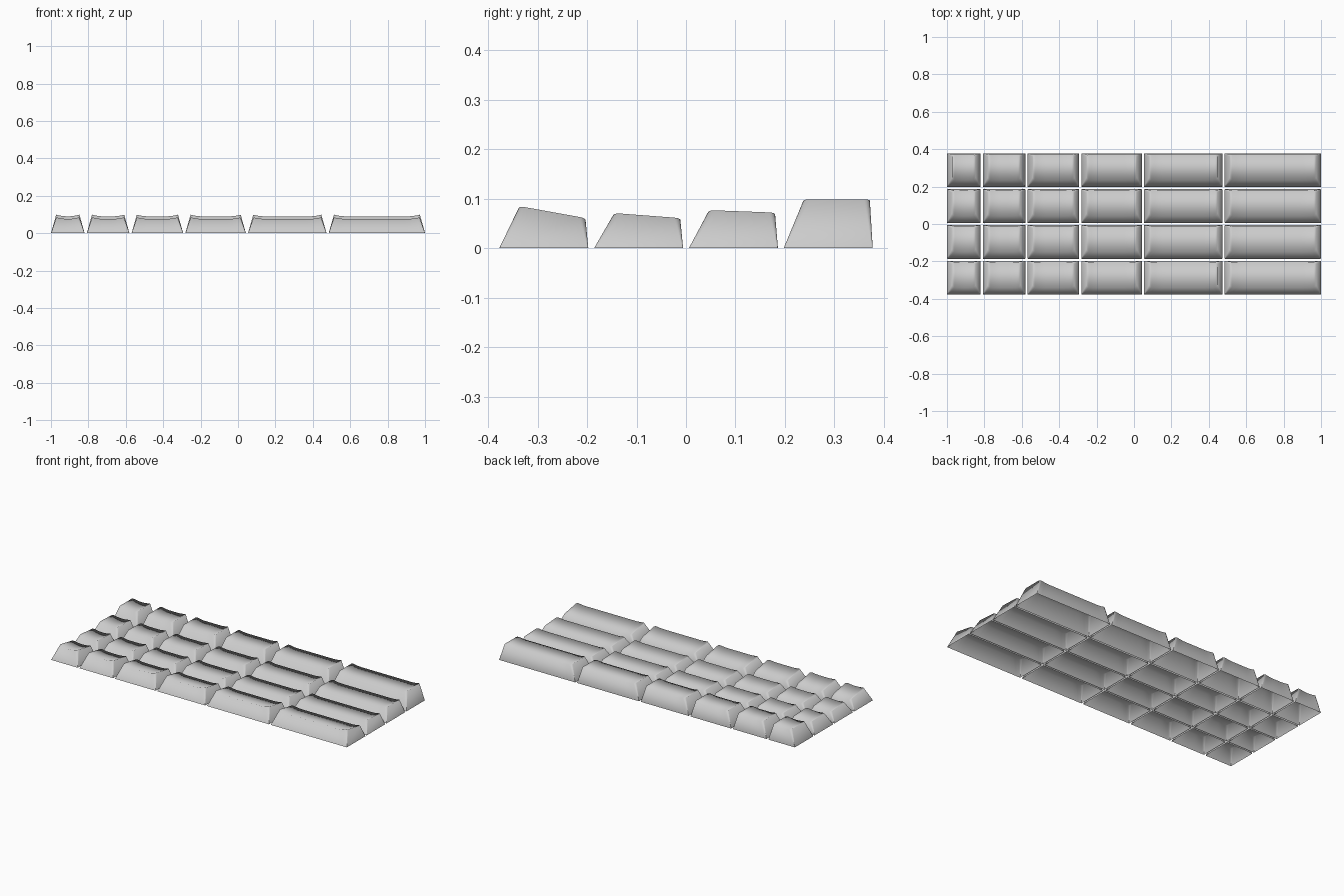
import bpy, bmesh, math

if "Cube" in bpy.data.objects:
    bpy.data.objects.remove(bpy.data.objects["Cube"])

# Keyboard pitch: one unit key and the gap between neighbours
U, GAP = 0.1916, 0.0116
WIDTHS = [1, 1.25, 1.5, 1.75, 2.25, 2.75]
# per row, front to back: height of the front and back edge of the top
ROWS = [("bottom", 0.085, 0.061), ("home", 0.071, 0.061),
        ("upper", 0.077, 0.072), ("number", 0.099, 0.099)]
SIDE, FRONT, BACK = 0.028, 0.041, 0.006      # top face insets
DIP = 0.009                                  # depth of the finger scoop

plastic = bpy.data.materials.new("light grey plastic")
plastic.diffuse_color = (0.6, 0.6, 0.6, 1)
plastic.use_nodes = True
plastic.node_tree.nodes["Principled BSDF"].inputs["Base Color"].default_value = plastic.diffuse_color


def outline(x0, x1, y0, y1, r, mid=18, seg=4):
    """Rounded rectangle as (x, front y, back y) stations from left to right."""
    left = []
    for k in range(seg + 1):
        a = math.pi / 2 * k / seg
        left.append((x0 + r * (1 - math.cos(a)), r * (1 - math.sin(a))))
    flat = [(x0 + r + (x1 - x0 - 2 * r) * i / mid, 0.0) for i in range(1, mid)]
    right = [(x0 + x1 - x, d) for x, d in reversed(left)]
    return [(x, y0 + d, y1 - d) for x, d in left + flat + right]


def keycap(name, x0, x1, y0, y1, zf, zb):
    bm = bmesh.new()
    base = outline(x0, x1, y0, y1, 0.002)
    tx0, tx1, ty0, ty1 = x0 + SIDE, x1 - SIDE, y0 + FRONT, y1 - BACK
    top = outline(tx0, tx1, ty0, ty1, 0.012)
    reach = (U - GAP) / 2 - SIDE             # scoop curve, flat in wide keys

    def height(x, y):
        t = min(1, min(x - tx0, tx1 - x) / reach)
        dip = DIP * (1 - (1 - t) ** 2)
        return zf + (zb - zf) * (y - ty0) / (ty1 - ty0) - dip, dip

    bf, bb, tf, tb = [], [], [], []
    for (bx, by0, by1), (x, f, b) in zip(base, top):
        bf.append(bm.verts.new((bx, by0, 0)))
        bb.append(bm.verts.new((bx, by1, 0)))
        z, d = height(x, f)
        tf.append(bm.verts.new((x, f - d * FRONT / zf, z)))
        z, d = height(x, b)
        tb.append(bm.verts.new((x, b + d * BACK / zb, z)))
    # front wall, back wall and scooped top; the underside stays open
    for i in range(len(base) - 1):
        bm.faces.new((bf[i], bf[i + 1], tf[i + 1], tf[i]))
        bm.faces.new((bb[i + 1], bb[i], tb[i], tb[i + 1]))
        bm.faces.new((tf[i], tf[i + 1], tb[i + 1], tb[i]))
    # left and right walls
    bm.faces.new((bb[0], bf[0], tf[0], tb[0]))
    bm.faces.new((bf[-1], bb[-1], tb[-1], tf[-1]))
    # smooth shading with sharp rims
    for f in bm.faces:
        f.smooth = True
    for e in bm.edges:
        e.smooth = e.calc_face_angle(0) < math.radians(32)
    me = bpy.data.meshes.new(name)
    bm.to_mesh(me)
    bm.free()
    me.materials.append(plastic)
    bpy.context.collection.objects.link(bpy.data.objects.new(name, me))


# Grid of keys: four sculpted rows by six widths
for r, (row, zf, zb) in enumerate(ROWS):
    y = -(4 * U - GAP) / 2 + r * U
    x = -1.0
    for c, w in enumerate(WIDTHS):
        keycap(f"{row}_row_key_{c + 1}", x, x + w * U - GAP, y, y + U - GAP, zf, zb)
        x += w * U
